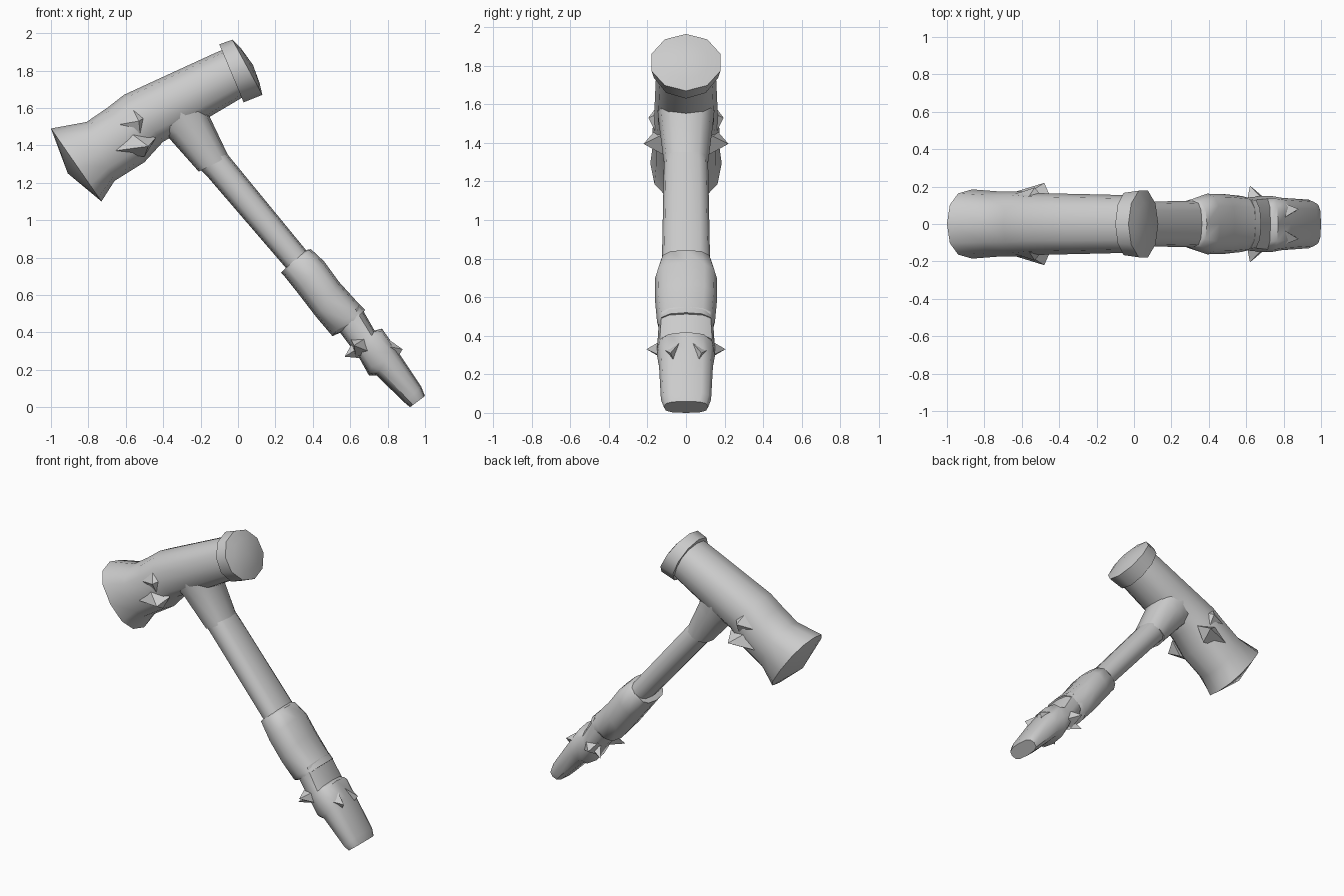
import bpy, bmesh, math
from mathutils import Vector


def finish(bm, name, angle):
    bmesh.ops.recalc_face_normals(bm, faces=bm.faces)
    me = bpy.data.meshes.new(name)
    bm.to_mesh(me)
    bm.free()
    ob = bpy.data.objects.new(name, me)
    bpy.context.collection.objects.link(ob)
    bpy.ops.object.select_all(action='DESELECT')
    ob.select_set(True)
    bpy.context.view_layer.objects.active = ob
    bpy.ops.object.shade_smooth_by_angle(angle=math.radians(angle))
    return ob


def loft(name, sections, sides=12, power=1.0, start=None, end=None, angle=45):
    """Rings given as (top x, top z, bottom x, bottom z, half width)."""
    bm = bmesh.new()
    rings = []
    for tx, tz, bx, bz, w in sections:
        ring = []
        for i in range(sides):
            a = 2 * math.pi * i / sides
            c, s = math.cos(a), math.sin(a)
            c = math.copysign(abs(c) ** power, c)
            s = math.copysign(abs(s) ** power, s)
            ring.append(bm.verts.new(((tx + bx) / 2 + c * (tx - bx) / 2, s * w,
                                      (tz + bz) / 2 + c * (tz - bz) / 2)))
        rings.append(ring)
    for r, q in zip(rings, rings[1:]):
        for i in range(sides):
            j = (i + 1) % sides
            bm.faces.new((r[i], r[j], q[j], q[i]))
    # Ends are flat or drawn out to a shallow dome
    for ring, tip in ((rings[0], start), (rings[-1], end)):
        if tip:
            v = bm.verts.new((tip[0], 0, tip[1]))
            for i in range(sides):
                bm.faces.new((ring[i], ring[(i + 1) % sides], v))
        else:
            bm.faces.new(ring)
    return finish(bm, name, angle)


def spikes(name, base, tip):
    """Faceted spike on both sides of the model."""
    for side, label in ((-1, "front"), (1, "back")):
        bm = bmesh.new()
        pts = [bm.verts.new(Vector((x, y * side, z))) for x, y, z in base]
        t = bm.verts.new((tip[0], tip[1] * side, tip[2]))
        bm.faces.new(pts)
        for i in range(len(pts)):
            bm.faces.new((pts[i], pts[(i + 1) % len(pts)], t))
        finish(bm, name + "_" + label, 30)


# Head with flared, domed striking end
loft("hammer_head", [
    (-0.06, 1.92, 0.03, 1.66, 0.15),
    (-0.12, 1.895, -0.02, 1.63, 0.155),
    (-0.36, 1.785, -0.19, 1.53, 0.16),
    (-0.61, 1.67, -0.40, 1.42, 0.165),
    (-0.70, 1.60, -0.50, 1.31, 0.175),
    (-0.81, 1.525, -0.66, 1.21, 0.175),
    (-1.00, 1.49, -0.73, 1.10, 0.185)], power=0.85, end=(-0.91, 1.25))

# Round end cap
loft("head_cap", [
    (-0.10, 1.94, 0.03, 1.63, 0.175),
    (-0.03, 1.965, 0.13, 1.67, 0.187),
    (0.015, 1.92, 0.115, 1.735, 0.12)], sides=10, end=(0.08, 1.83))

# Socket, shaft and grip
loft("head_socket", [
    (-0.17, 1.68, -0.46, 1.50, 0.15),
    (-0.15, 1.55, -0.37, 1.44, 0.14),
    (-0.05, 1.34, -0.21, 1.26, 0.115)], power=0.8)
loft("shaft", [
    (-0.07, 1.37, -0.22, 1.29, 0.11),
    (-0.03, 1.32, -0.17, 1.24, 0.115),
    (0.38, 0.82, 0.26, 0.74, 0.125)], power=0.75)
loft("grip", [
    (0.36, 0.84, 0.23, 0.72, 0.125),
    (0.39, 0.845, 0.24, 0.71, 0.135),
    (0.46, 0.78, 0.32, 0.61, 0.162),
    (0.54, 0.67, 0.42, 0.48, 0.16),
    (0.64, 0.56, 0.505, 0.38, 0.15),
    (0.68, 0.52, 0.55, 0.40, 0.14)], power=0.75)
loft("pommel", [
    (0.65, 0.55, 0.53, 0.42, 0.14),
    (0.73, 0.41, 0.65, 0.26, 0.15),
    (0.77, 0.42, 0.70, 0.17, 0.15),
    (0.84, 0.32, 0.74, 0.17, 0.14),
    (0.98, 0.11, 0.89, 0.025, 0.13),
    (1.00, 0.06, 0.92, 0.00, 0.115)], power=0.7)

# Side barbs on the head
spikes("head_barb", [(-0.74, 0.14, 1.36), (-0.62, 0.13, 1.50),
                     (-0.44, 0.13, 1.44), (-0.50, 0.12, 1.34)],
       (-0.48, 0.22, 1.395))
spikes("head_fin", [(-0.70, 0.14, 1.50), (-0.58, 0.12, 1.63),
                    (-0.48, 0.13, 1.56), (-0.52, 0.14, 1.42)],
       (-0.53, 0.195, 1.53))

# Barbs around the pommel
spikes("pommel_barb", [(0.60, 0.10, 0.37), (0.70, 0.12, 0.38),
                       (0.72, 0.12, 0.29), (0.63, 0.10, 0.27)],
       (0.62, 0.205, 0.33))
spikes("pommel_lower_barb", [(0.62, 0.06, 0.36), (0.68, 0.12, 0.34),
                             (0.68, 0.06, 0.26)], (0.57, 0.14, 0.27))
spikes("pommel_upper_barb", [(0.78, 0.02, 0.38), (0.78, 0.12, 0.33),
                             (0.85, 0.06, 0.26)], (0.88, 0.08, 0.31))
